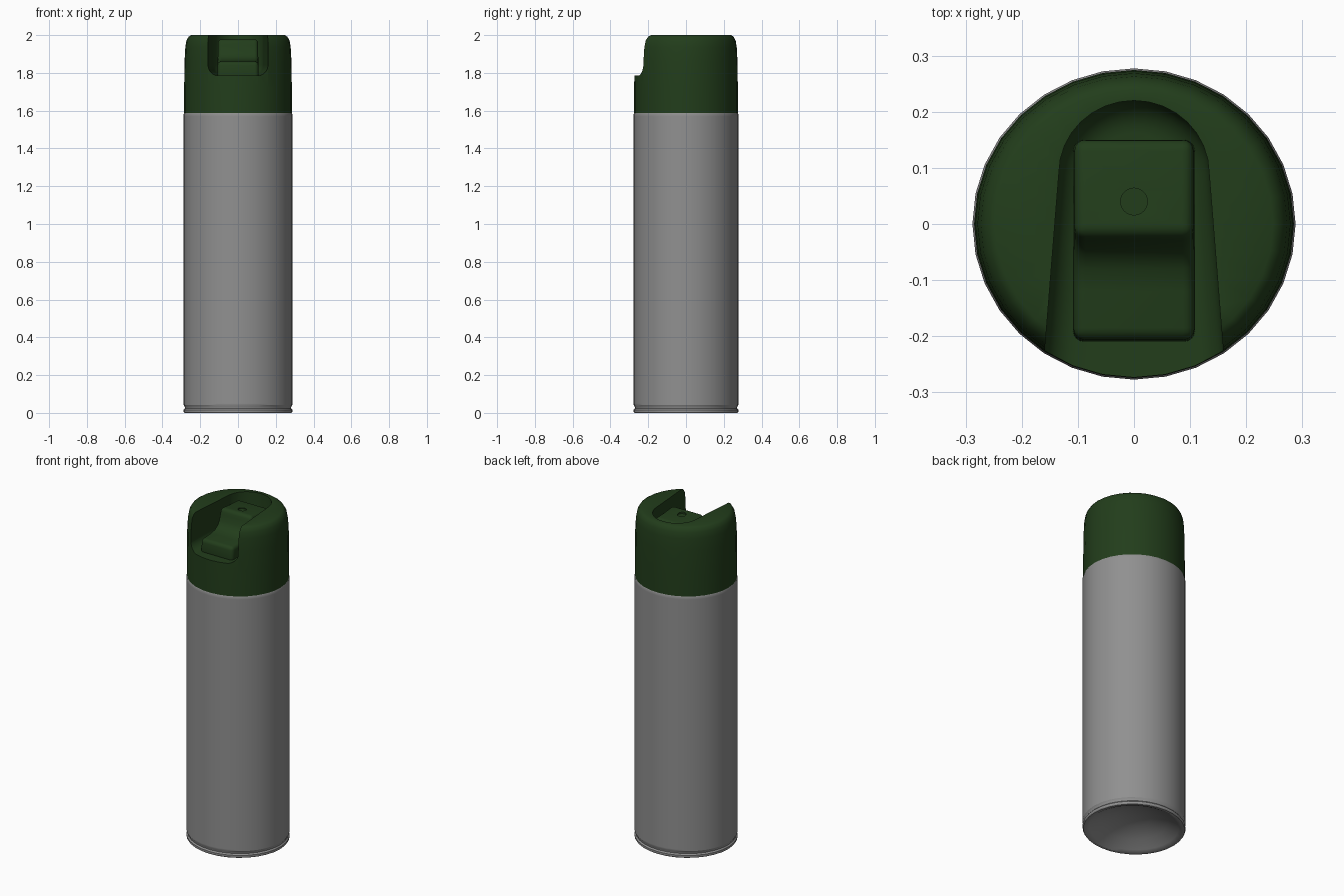
import bpy, bmesh, math

if "Cube" in bpy.data.objects:
    bpy.data.objects.remove(bpy.data.objects["Cube"])

SIDES = 32
Y_SCALE = 0.963


def material(name, color):
    mat = bpy.data.materials.new(name)
    mat.diffuse_color = (*color, 1)
    mat.use_nodes = True
    mat.node_tree.nodes["Principled BSDF"].inputs["Base Color"].default_value = mat.diffuse_color
    return mat


green = material("dark_green", (0.016, 0.047, 0.011))
steel = material("dark_steel", (0.28, 0.28, 0.28))


def add_object(name, bm, mat=None):
    bmesh.ops.recalc_face_normals(bm, faces=bm.faces)
    mesh = bpy.data.meshes.new(name)
    bm.to_mesh(mesh)
    bm.free()
    ob = bpy.data.objects.new(name, mesh)
    bpy.context.collection.objects.link(ob)
    if mat:
        mesh.materials.append(mat)
    return ob


def lathe(name, profile, mat=None):
    """Spin an (r, z) profile; points on the axis become poles."""
    bm = bmesh.new()
    rings = []
    for r, z in profile:
        if r == 0:
            rings.append([bm.verts.new((0, 0, z))] * SIDES)
        else:
            rings.append([bm.verts.new((r * math.cos(2 * math.pi * i / SIDES),
                                        Y_SCALE * r * math.sin(2 * math.pi * i / SIDES), z))
                          for i in range(SIDES)])
    for a, b in zip(rings, rings[1:]):
        for i in range(SIDES):
            j = (i + 1) % SIDES
            bm.faces.new(list(dict.fromkeys((a[i], a[j], b[j], b[i]))))
    return add_object(name, bm, mat)


def prism(points, vector):
    """Extrude a closed outline along a vector."""
    bm = bmesh.new()
    face = bm.faces.new([bm.verts.new(p) for p in points])
    new = bmesh.ops.extrude_face_region(bm, geom=[face])["geom"]
    bmesh.ops.translate(bm, vec=vector, verts=[v for v in new if isinstance(v, bmesh.types.BMVert)])
    return bm


def cut(ob, cutter):
    mod = ob.modifiers.new("cut", "BOOLEAN")
    mod.operation = "DIFFERENCE"
    mod.solver = "EXACT"
    mod.object = cutter
    cutter.hide_render = True
    cutter.hide_viewport = True


def finish(ob, angle):
    """Apply the modifiers, remove the cutters and smooth the shading."""
    cutters = [m.object for m in ob.modifiers if m.type == "BOOLEAN"]
    deps = bpy.context.evaluated_depsgraph_get()
    ob.data = bpy.data.meshes.new_from_object(ob.evaluated_get(deps))
    ob.modifiers.clear()
    for c in cutters:
        bpy.data.objects.remove(c)
    bpy.ops.object.select_all(action="DESELECT")
    ob.select_set(True)
    bpy.context.view_layer.objects.active = ob
    bpy.ops.object.shade_smooth_by_angle(angle=math.radians(angle))


# can body with crimped foot ring and domed underside
can = lathe("can_body", [(0, 0.09), (0.1, 0.078), (0.19, 0.045), (0.25, 0.01), (0.268, 0.0),
                         (0.284, 0.0), (0.288, 0.006), (0.288, 0.016), (0.281, 0.024),
                         (0.282, 0.032), (0.288, 0.042), (0.288, 0.05), (0.288, 1.57),
                         (0.288, 1.58), (0.285, 1.588), (0.27, 1.59)], steel)
finish(can, 30)

# cap shell
cap = lathe("cap", [(0, 1.583), (0.285, 1.583), (0.285, 1.72), (0.283, 1.86), (0.279, 1.935),
                    (0.273, 1.971), (0.262, 1.991), (0.248, 2.0), (0, 2.0)], green)

# thumb recess: tapered slot, round at the back, open to the front
FLOOR = 1.785
outline = [(0.173, -0.4, FLOOR)]
outline += [(0.134 * math.cos(t), 0.09 + 0.13 * math.sin(t), FLOOR)
            for t in (math.pi * i / 16 for i in range(17))]
outline += [(-0.173, -0.4, FLOOR)]
bm = prism(outline, (0, 0, 0.4))
floor_edges = [e for e in bm.edges if all(v.co.z < FLOOR + 0.01 for v in e.verts)]
bmesh.ops.bevel(bm, geom=floor_edges, offset=0.058, offset_type="OFFSET",
                segments=6, profile=0.5, affect="EDGES")
cut(cap, add_object("recess_cutter", bm))
finish(cap, 35)

# spray button: raised pad, swept down to a front lip
profile = [(0.15, 1.77), (0.15, 1.967), (0.06, 1.971), (-0.02, 1.98), (-0.03, 1.945),
           (-0.04, 1.912), (-0.055, 1.888), (-0.08, 1.872), (-0.12, 1.864),
           (-0.205, 1.86), (-0.211, 1.77)]
bm = prism([(-0.109, y, z) for y, z in profile], (0.218, 0, 0))
for v in bm.verts:
    v.co.x *= 1 - 0.03 * (v.co.z - 1.77) / 0.21
button = add_object("spray_button", bm, green)
bevel = button.modifiers.new("round", "BEVEL")
bevel.width = 0.02
bevel.segments = 4
bevel.angle_limit = math.radians(35)

# small shallow dimple in the pad
bm = bmesh.new()
bmesh.ops.create_cone(bm, cap_ends=True, segments=24, radius1=0.024, radius2=0.024, depth=0.06)
bmesh.ops.translate(bm, vec=(0, 0.04, 1.996), verts=bm.verts)
cut(button, add_object("dimple_cutter", bm))
finish(button, 40)
